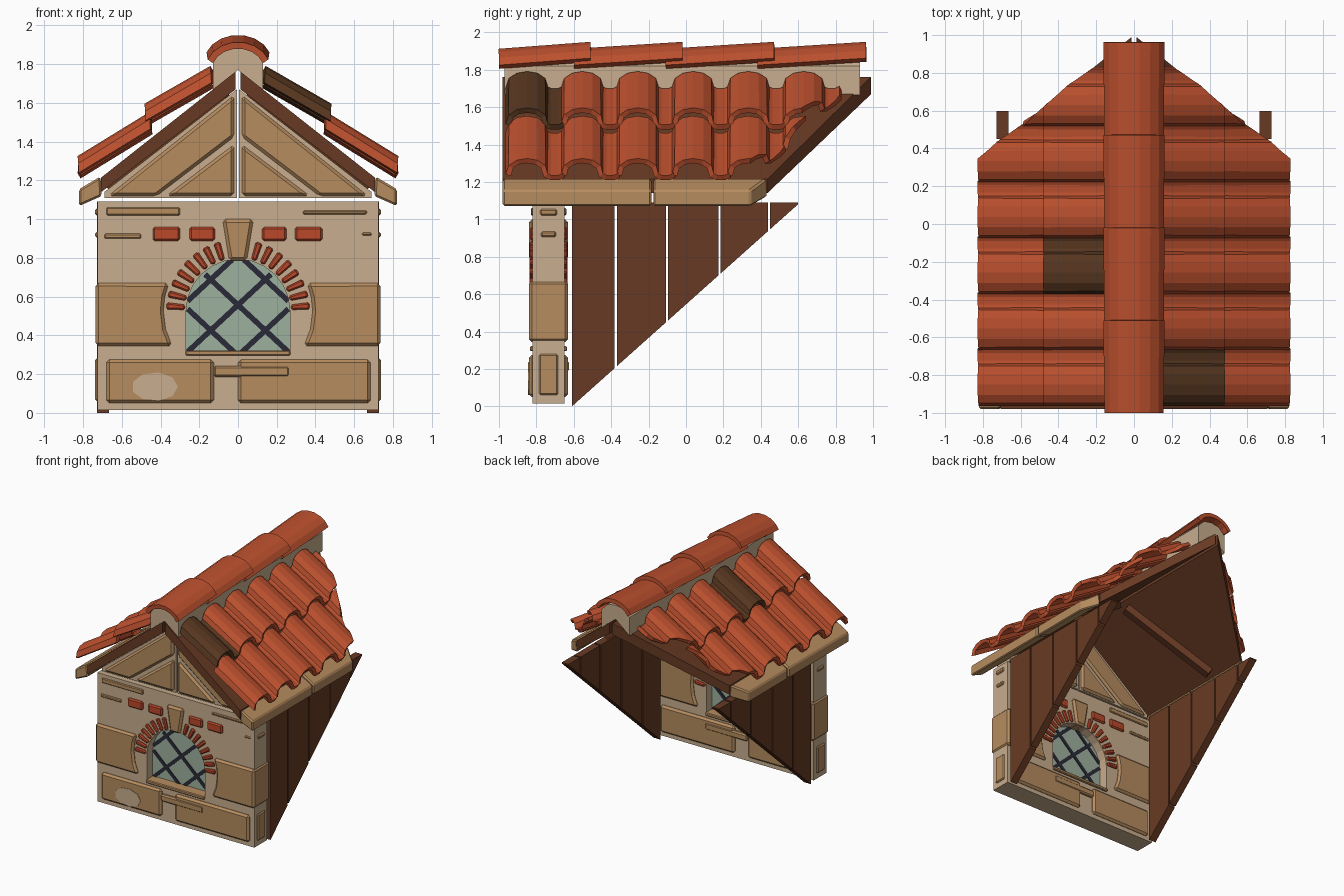
import bpy, bmesh, math
from mathutils import Vector

cube = bpy.data.objects.get("Cube")
if cube:
    bpy.data.objects.remove(cube, do_unlink=True)


def material(name, rgb):
    col = [(c / 255 / 12.92 if c < 11 else ((c / 255 + 0.055) / 1.055) ** 2.4) for c in rgb] + [1]
    m = bpy.data.materials.new(name)
    m.use_nodes = True
    m.diffuse_color = col
    node = m.node_tree.nodes["Principled BSDF"]
    node.inputs["Base Color"].default_value = col
    node.inputs["Roughness"].default_value = 0.9
    return m


CLAY = material("orange clay", (188, 80, 46))
BURNT = material("burnt clay", (88, 55, 32))
BRICK = material("red brick", (186, 72, 42))
PLASTER = material("plaster", (200, 173, 142))
STONE = material("tan stone", (182, 140, 95))
TIMBER = material("brown timber", (103, 58, 35))
GLASS = material("pale green glass", (158, 177, 158))
LEAD = material("dark lead", (42, 42, 56))

MID = -0.735          # middle of the wall thickness
ARCH_Z, ARCH_R = 0.525, 0.268


def finish(name, bm, mat, cut=0, bevel=0, thick=0):
    """Trim to the slanted rear line, then make the object."""
    if cut:
        geom = bm.verts[:] + bm.edges[:] + bm.faces[:]
        res = bmesh.ops.bisect_plane(bm, geom=geom, plane_co=(0, 1, 0),
                                     plane_no=(0.8 * cut, 1, 0), clear_outer=True)
        if not thick:
            edges = [e for e in res["geom_cut"] if isinstance(e, bmesh.types.BMEdge)]
            bmesh.ops.holes_fill(bm, edges=edges)
    if not bm.faces:
        bm.free()
        return None
    bmesh.ops.recalc_face_normals(bm, faces=bm.faces)
    me = bpy.data.meshes.new(name)
    bm.to_mesh(me)
    bm.free()
    me.materials.append(mat)
    ob = bpy.data.objects.new(name, me)
    bpy.context.collection.objects.link(ob)
    if thick:
        mod = ob.modifiers.new("Thickness", 'SOLIDIFY')
        mod.thickness, mod.offset = thick, 0
    if bevel:
        mod = ob.modifiers.new("Chamfer", 'BEVEL')
        mod.width, mod.segments = bevel, 1
    return ob


def prism(name, pts, a, b, mat, axis='y', **kw):
    """Extrude an outline along y (points are x,z) or x (points are y,z)."""
    bm = bmesh.new()
    place = (lambda p, d: (p[0], d, p[1])) if axis == 'y' else (lambda p, d: (d, p[0], p[1]))
    ends = [[bm.verts.new(place(p, d)) for p in pts] for d in (a, b)]
    for ring in ends:
        bm.faces.new(ring)
    n = len(pts)
    for i in range(n):
        j = (i + 1) % n
        bm.faces.new((ends[0][i], ends[0][j], ends[1][j], ends[1][i]))
    return finish(name, bm, mat, **kw)


def sheet(name, lower, upper, mat, thick, cut=0):
    """Join two rows of points and give the strip a thickness."""
    bm = bmesh.new()
    rows = [[bm.verts.new(p) for p in r] for r in (lower, upper)]
    for i in range(len(lower) - 1):
        bm.faces.new((rows[0][i], rows[0][i + 1], rows[1][i + 1], rows[1][i]))
    return finish(name, bm, mat, cut=cut, thick=thick)


def beam(name, a, b, w, mat):
    a, b = Vector(a), Vector(b)
    d = b - a
    bm = bmesh.new()
    bmesh.ops.create_cube(bm, size=1)
    bmesh.ops.scale(bm, vec=(w, w, d.length), verts=bm.verts)
    bm.transform(d.to_track_quat('Z', 'Y').to_matrix().to_4x4())
    bmesh.ops.translate(bm, vec=(a + b) / 2, verts=bm.verts)
    return finish(name, bm, mat)


def rect(x0, x1, z0, z1):
    return [(x0, z0), (x1, z0), (x1, z1), (x0, z1)]


def polar(r, deg, z=ARCH_Z):
    t = math.radians(deg)
    return (r * math.cos(t), z + r * math.sin(t))


def through(name, pts, mat, half=0.105, bevel=0.016):
    """Block showing on both wall faces."""
    return prism(name, pts, MID - half, MID + half, mat, bevel=bevel)


# Wall with arched opening
arch = [(-ARCH_R, 0.3), (ARCH_R, 0.3)] + [polar(ARCH_R, a) for a in range(0, 181, 15)]
wall = through("wall", rect(-0.725, 0.725, 0.015, 1.09), PLASTER, 0.085, 0)
cutter = prism("opening_cutter", arch, -1, -0.4, PLASTER)
cutter.hide_render = True
mod = wall.modifiers.new("Opening", 'BOOLEAN')
mod.operation, mod.object, mod.solver = 'DIFFERENCE', cutter, 'EXACT'
bpy.context.view_layer.objects.active = wall
bpy.ops.object.modifier_apply(modifier="Opening")
bpy.data.objects.remove(cutter, do_unlink=True)

# Window glass, lattice and sill
through("window_glass", arch, GLASS, 0.008, 0)
for s in (-1, 1):
    for k in (-1, 0, 1):
        z0 = 0.557 + k * 0.262
        line = [(t / 100, z0 + s * 0.93 * t / 100) for t in range(-60, 61)]
        keep = [p for p in line if abs(p[0]) < ARCH_R and p[1] > 0.3
                and (p[1] < ARCH_Z or math.hypot(p[0], p[1] - ARCH_Z) < ARCH_R)]
        (xa, za), (xb, zb) = keep[0], keep[-1]
        beam("lattice_bar", (xa, MID, za), (xb, MID, zb), 0.028, LEAD)
through("window_sill", rect(-0.27, 0.27, 0.295, 0.322), STONE, 0.1, 0.006)

# Arch bricks, keystone and loose bricks
for s in (-1, 1):
    for i in range(8):
        a = 4 + i * 9.8
        pts = [polar(r, a + d) for r, d in ((0.275, -2.6), (0.37, -2.6), (0.37, 3), (0.275, 3))]
        through("arch_brick", [(s * x, z) for x, z in pts], BRICK, 0.102, 0.008)
through("keystone", [(-0.045, 0.785), (0.045, 0.785), (0.08, 1), (-0.08, 1)], STONE)
for x0, x1 in ((-0.44, -0.3), (-0.25, -0.12), (0.125, 0.25), (0.295, 0.435)):
    through("wall_brick", rect(x0, x1, 0.888, 0.96), BRICK, 0.1, 0.01)

# Wall stones
for s in (-1, 1):
    curve = [polar(0.385, a) for a in (-28, -14, 0, 11, 22)]
    pts = [(0.735, 0.345)] + curve + [(0.735, 0.67)]
    through("side_stone", [(s * x, z) for x, z in pts], STONE)
    # Small stones set in the wall ends
    for y, z0, z1 in ((0.05, 0.06, 0.28), (0.04, 0.905, 0.935), (0.045, 1.02, 1.055)):
        prism("end_stone", rect(MID - y, MID + y, z0, z1), s * 0.7, s * 0.737, STONE,
              axis='x', bevel=0.008)
through("base_stone_right", rect(-0.68, -0.125, 0.05, 0.275), STONE)
through("base_stone_left", rect(0, 0.685, 0.05, 0.275), STONE)
through("base_stone_middle", rect(-0.125, 0.265, 0.185, 0.242), STONE, 0.11, 0.01)
for r in ((-0.68, -0.3, 1.02, 1.06), (-0.69, -0.5, 0.9, 0.925),
          (0.335, 0.665, 1.025, 1.045), (0.64, 0.69, 0.915, 0.93)):
    through("thin_stone", rect(*r), STONE, 0.095, 0.006)
patch = [(-0.43 + 0.12 * math.cos(i * 0.7), 0.135 + 0.075 * math.sin(i * 0.7)) for i in range(9)]
prism("plaster_patch", patch, -0.844, -0.838, PLASTER)

for s in (-1, 1):
    def side(pts):
        return [(s * x, z) for x, z in pts]

    # Gable half
    through("gable_back", side([(0.006, 1.11), (0.69, 1.11), (0.69, 1.14), (0.006, 1.67)]),
            PLASTER, 0.075, 0)
    through("gable_stone", side([(0.42, 1.12), (0.67, 1.12), (0.02, 1.64), (0.02, 1.425)]),
            STONE, 0.095)
    through("gable_corner_stone", side([(0.02, 1.12), (0.37, 1.12), (0.02, 1.385)]), STONE, 0.095)

    # Side cladding planks, cut off along the main roof slope
    cuts = [-0.61, -0.37, -0.095, 0.185, 0.45, 0.61]
    low = lambda y: 1.09 * (y + 0.61) / 1.22
    for a, b in zip(cuts, cuts[1:]):
        b -= 0.012
        pts = [(a, low(a)), (b, low(b)), (b, 1.09), (a, 1.09)]
        prism("side_plank", pts, s * 0.665, s * 0.727, TIMBER, axis='x')

    # Roof deck, brace and eave boards
    deck = [(0.012, 1.67), (0.706, 1.14), (0.706, 1.215), (0.012, 1.762)]
    prism("roof_deck", side(deck), -0.98, 1.0, TIMBER, cut=s)
    beam("roof_brace", (s * 0.05, -0.15, 1.625), (s * 0.66, 0.12, 1.16), 0.07, TIMBER)
    eave = [(0.703, 1.12), (0.71, 1.22), (0.82, 1.155), (0.82, 1.068)]
    for a, b in ((-0.98, -0.185), (-0.175, 0.5)):
        prism("eave_board", side(eave), a, b, STONE, cut=s, bevel=0.01)

    # Two rows of wavy clay tiles
    wave = [(-0.1 * math.cos(i * math.pi / 6), 0.078 * math.sin(i * math.pi / 6) ** 0.8)
            for i in range(7)] + [(0.125, -0.012), (0.17, -0.012), (0.196, 0)]
    rows = ((0.82, 1.235, 0.45, 1.462), (0.475, 1.505, 0.135, 1.7))
    for r, (xa, za, xb, zb) in enumerate(rows):
        for i in range(6):
            c = -0.85 + i * 0.296
            burnt = r == 1 and i == (0 if s > 0 else 2)
            lower = [(s * xa, c + y, za + h) for y, h in wave]
            upper = [(s * xb, c + y, zb + h) for y, h in wave]
            sheet("roof_tile", lower, upper, BURNT if burnt else CLAY, 0.03, cut=s)

# Ridge mortar and overlapping ridge tiles
mortar = [(0.13, 1.665), (0.13, 1.82), (0.075, 1.875), (0, 1.89)]
mortar += [(-x, z) for x, z in mortar[2::-1]] + [(0, 1.77)]
prism("ridge_mortar", mortar, -0.97, 0.93, PLASTER)
for k in range(4):
    y1 = -0.51 + k * 0.491
    y0 = max(-1.0, y1 - 0.58)
    angles = [math.radians(a) for a in range(-70, 71, 20)]
    ring = [(0.152 * math.sin(t), 0.125 * (math.cos(t) - 1)) for t in angles]
    sheet("ridge_tile", [(x, y0, 1.897 + h) for x, h in ring],
          [(x * 1.04, y1, 1.934 + h) for x, h in ring], CLAY, 0.034)
